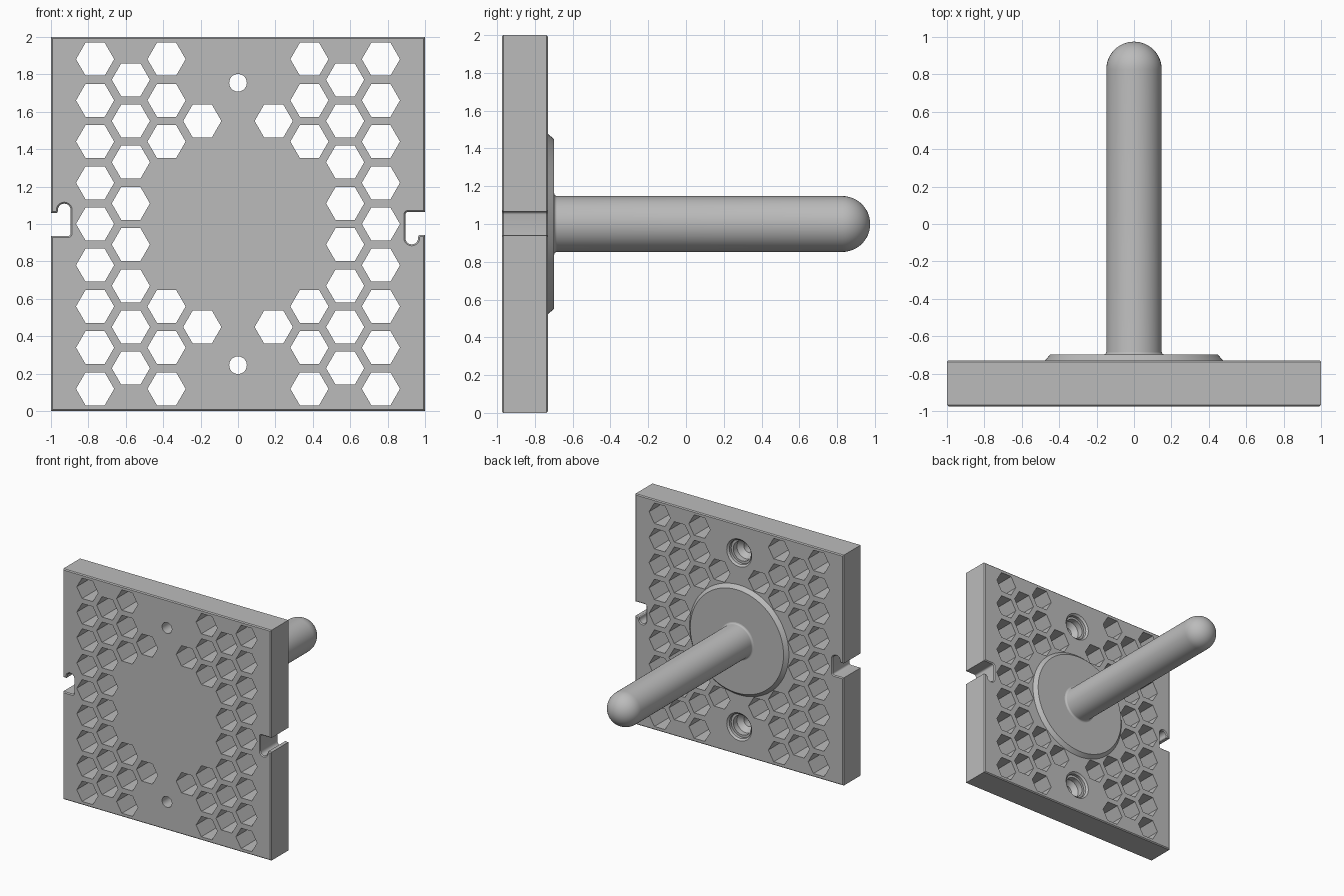
import bpy, bmesh
from math import pi, cos, sin, hypot, radians
from mathutils import Vector

cube = bpy.data.objects.get("Cube")
if cube:
    bpy.data.objects.remove(cube, do_unlink=True)

FRONT, BACK, DISC = -0.975, -0.73, -0.698
TIP, ROD_R, MID = 0.975, 0.148, 1.0

grey = bpy.data.materials.new("plain grey")
grey.use_nodes = True
colour = (0.5, 0.5, 0.5, 1)
grey.diffuse_color = colour
grey.node_tree.nodes["Principled BSDF"].inputs["Base Color"].default_value = colour


def finish(name, bm):
    bmesh.ops.recalc_face_normals(bm, faces=bm.faces)
    mesh = bpy.data.meshes.new(name)
    bm.to_mesh(mesh)
    bm.free()
    mesh.materials.append(grey)
    ob = bpy.data.objects.new(name, mesh)
    bpy.context.collection.objects.link(ob)
    return ob


def select(ob):
    bpy.ops.object.select_all(action="DESELECT")
    ob.select_set(True)
    bpy.context.view_layer.objects.active = ob


def smooth(ob, angle=30):
    select(ob)
    bpy.ops.object.shade_smooth_by_angle(angle=radians(angle))


def prism(bm, points, y0, y1):
    """Extrude an x-z outline along y."""
    face = bm.faces.new([bm.verts.new((x, y0, z)) for x, z in points])
    out = bmesh.ops.extrude_face_region(bm, geom=[face])["geom"]
    new = [v for v in out if isinstance(v, bmesh.types.BMVert)]
    bmesh.ops.translate(bm, verts=new, vec=(0, y1 - y0, 0))


def lathe(bm, profile, z, steps=64):
    """Spin a (radius, y) profile around a y-axis at height z."""
    verts = [bm.verts.new((r, y, z)) for r, y in profile]
    edges = [bm.edges.new(pair) for pair in zip(verts, verts[1:])]
    bmesh.ops.spin(bm, geom=verts + edges, cent=(0, 0, z), axis=(0, 1, 0),
                   angle=2 * pi, steps=steps)
    bmesh.ops.remove_doubles(bm, verts=bm.verts, dist=0.0001)


def arc(cx, cz, r, a0, a1, n=6):
    return [(cx + r * cos(radians(a0 + (a1 - a0) * i / n)),
             cz + r * sin(radians(a0 + (a1 - a0) * i / n))) for i in range(n + 1)]


# Plate outline: one hooked side slot, turned half round for the other side
slot = [(1, -0.06)]
slot += arc(0.975, -0.07, 0.012, 90, 180, 3)
slot += arc(0.929, -0.075, 0.034, 0, -180, 10)
slot += arc(0.91, 0.05, 0.015, 180, 90, 4)
slot += [(1, 0.065)]
half = [(1, -1)] + slot + [(1, 1)]
outline = [(x, MID + z) for x, z in half] + [(-x, MID - z) for x, z in half]
bm = bmesh.new()
prism(bm, outline, FRONT, BACK)
rims = [e for e in bm.edges if abs(e.verts[0].co.y - e.verts[1].co.y) < 0.001]
bmesh.ops.bevel(bm, geom=rims, offset=0.008, segments=1, affect="EDGES")
plate = finish("mounting_plate", bm)

# Honeycomb and screw-hole cutters
bm = bmesh.new()
R, PITCH, STEP = 0.102, 0.2203, 0.191
for col in range(1, 5):
    for row in range(-4, 5):
        z = (row + (0.5 if col % 2 else 0)) * PITCH
        x = col * STEP
        crowded = hypot(x, z) < 0.5 or hypot(x, abs(z) - 0.755) < 0.24
        if crowded or abs(z) > 0.9 or (col == 1 and abs(z) > 0.7):
            continue
        for side in (-1, 1):
            prism(bm, [(side * x + R * cos(k * pi / 3), MID + z + R * sin(k * pi / 3))
                       for k in range(6)], FRONT - 0.1, BACK + 0.1)
for z in (MID - 0.755, MID + 0.755):
    lathe(bm, [(0, FRONT - 0.1), (0.047, FRONT - 0.1), (0.047, BACK - 0.13),
               (0.085, BACK - 0.09), (0.085, BACK - 0.04), (0.105, BACK - 0.04),
               (0.105, BACK - 0.015), (0.12, BACK), (0.12, BACK + 0.1),
               (0, BACK + 0.1)], z, 40)
cutter = finish("hole_cutter", bm)
cutter.hide_render = True
cut = plate.modifiers.new("holes", "BOOLEAN")
cut.operation, cut.solver, cut.object = "DIFFERENCE", "EXACT", cutter
select(plate)
bpy.ops.object.modifier_apply(modifier=cut.name)
bpy.data.objects.remove(cutter, do_unlink=True)
smooth(plate, 25)

# Chamfered base disc
bm = bmesh.new()
lathe(bm, [(0, BACK - 0.01), (0.477, BACK - 0.01), (0.477, BACK),
           (0.448, DISC), (0, DISC)], MID, 96)
smooth(finish("base_disc", bm), 25)

# Peg with a small root fillet and a round tip
bm = bmesh.new()
fillet = [(ROD_R + 0.015 * (1 - sin(a)), DISC + 0.015 * (1 - cos(a)))
          for a in (k * pi / 8 for k in range(5))]
dome = [(ROD_R * cos(a), TIP - ROD_R + ROD_R * sin(a))
        for a in (k * pi / 24 for k in range(12))]
lathe(bm, [(0, DISC - 0.01), (ROD_R + 0.015, DISC - 0.01)] + fillet + dome + [(0, TIP)], MID)
smooth(finish("peg", bm), 40)
